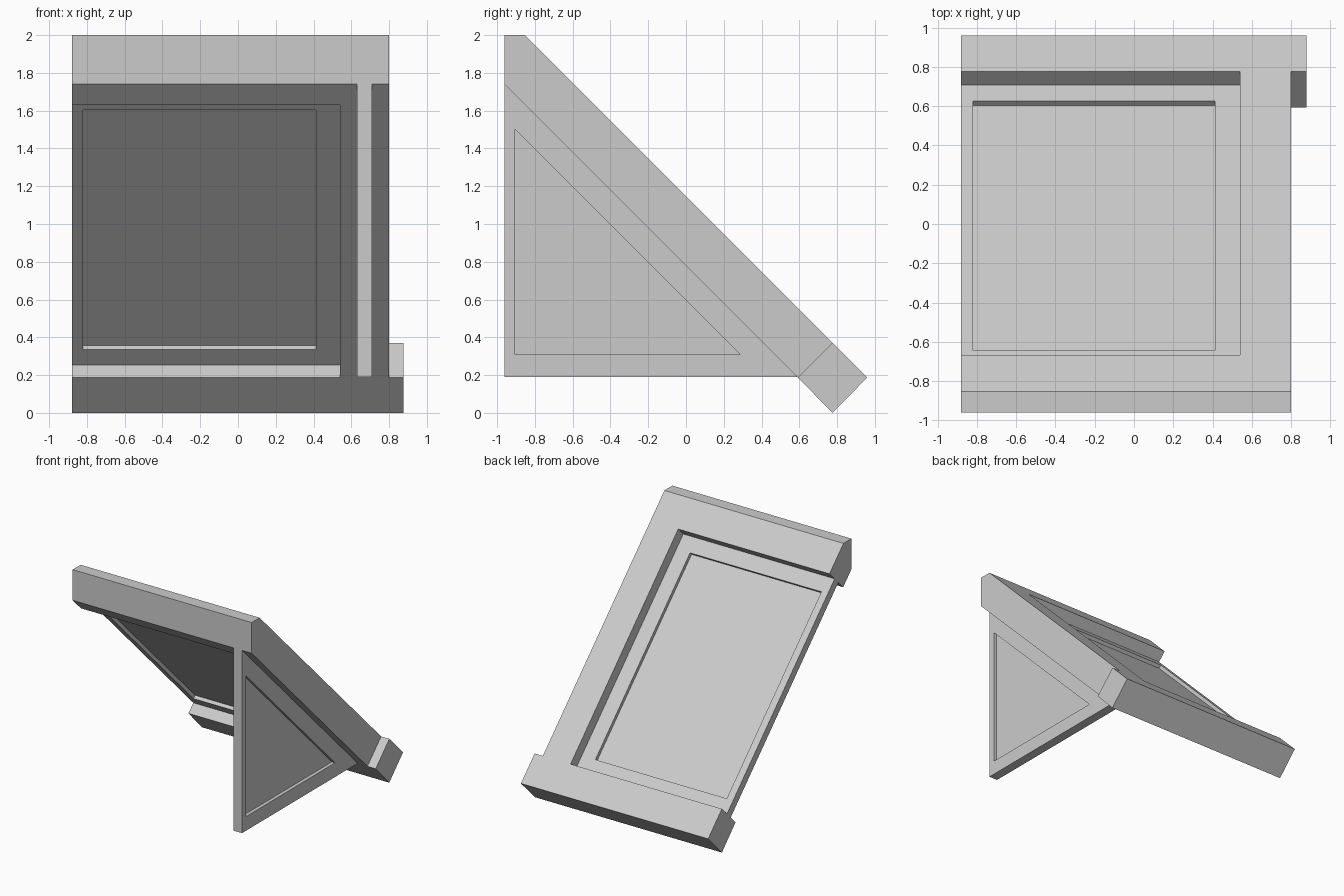
import bpy, bmesh

if "Cube" in bpy.data.objects:
    bpy.data.objects.remove(bpy.data.objects["Cube"])

# Sloped coordinates: c = y + z (through the slab), s = z - y (up the slope)
C_LOW, C_HIGH = 0.78, 1.147
S_FOOT, S_TOP = -0.405, 2.48
LEFT, RIGHT = -0.88, 0.80
PANEL_RIGHT = 0.54


def slope(c, s):
    return ((c - s) / 2, (c + s) / 2)


def loft(name, loops):
    """Solid skinned through loops with equal vertex counts, capped at both ends."""
    bm = bmesh.new()
    rings = [[bm.verts.new(p) for p in loop] for loop in loops]
    n = len(rings[0])
    for a, b in zip(rings, rings[1:]):
        for i in range(n):
            j = (i + 1) % n
            bm.faces.new((a[i], a[j], b[j], b[i]))
    bm.faces.new(rings[0])
    bm.faces.new(rings[-1])
    bmesh.ops.recalc_face_normals(bm, faces=bm.faces)
    mesh = bpy.data.meshes.new(name)
    bm.to_mesh(mesh)
    bm.free()
    obj = bpy.data.objects.new(name, mesh)
    bpy.context.collection.objects.link(obj)
    return obj


def prism(name, profile, x0, x1):
    return loft(name, [[(x, y, z) for y, z in profile] for x in (x0, x1)])


def recessed_plate(name, outer, inner, low, high, depth, place):
    """Plate with a shallow sunken field on both faces."""
    steps = [(inner, low + depth), (inner, low), (outer, low),
             (outer, high), (inner, high), (inner, high - depth)]
    return loft(name, [[place(a, b, h) for a, b in shape] for shape, h in steps])


def rect(a0, a1, b0, b1):
    return [(a0, b0), (a1, b0), (a1, b1), (a0, b1)]


# Sloped frame: ridge rail, side rail and wider foot beam
prism("ridge_rail", [slope(C_HIGH, S_TOP), (-0.853, 2.0), (-0.96, 2.0),
                     (-0.96, 1.74), slope(C_LOW, S_TOP)], LEFT, RIGHT)
prism("side_rail", [slope(C_LOW, S_FOOT), slope(C_HIGH, S_FOOT),
                    slope(C_HIGH, S_TOP), slope(C_LOW, S_TOP)], PANEL_RIGHT, RIGHT)
prism("foot_beam", [slope(C_LOW, S_FOOT), slope(C_HIGH, S_FOOT),
                    (0.96, 0.187), (0.775, 0.0)], LEFT, 0.877)

# Sloped infill panel, open on the left side
recessed_plate("slope_panel", rect(LEFT, PANEL_RIGHT, S_FOOT, S_TOP),
               rect(-0.82, 0.413, -0.24, 2.298), 0.91, 1.01, 0.042,
               lambda x, s, c: (x, *slope(c, s)))

# Triangular gable wall under the side rail
recessed_plate("gable_wall", [(-0.96, 0.19), (0.59, 0.19), (-0.96, 1.74)],
               [(-0.905, 0.31), (0.287, 0.31), (-0.905, 1.502)], 0.63, 0.71, 0.03,
               lambda y, z, x: (x, y, z))
